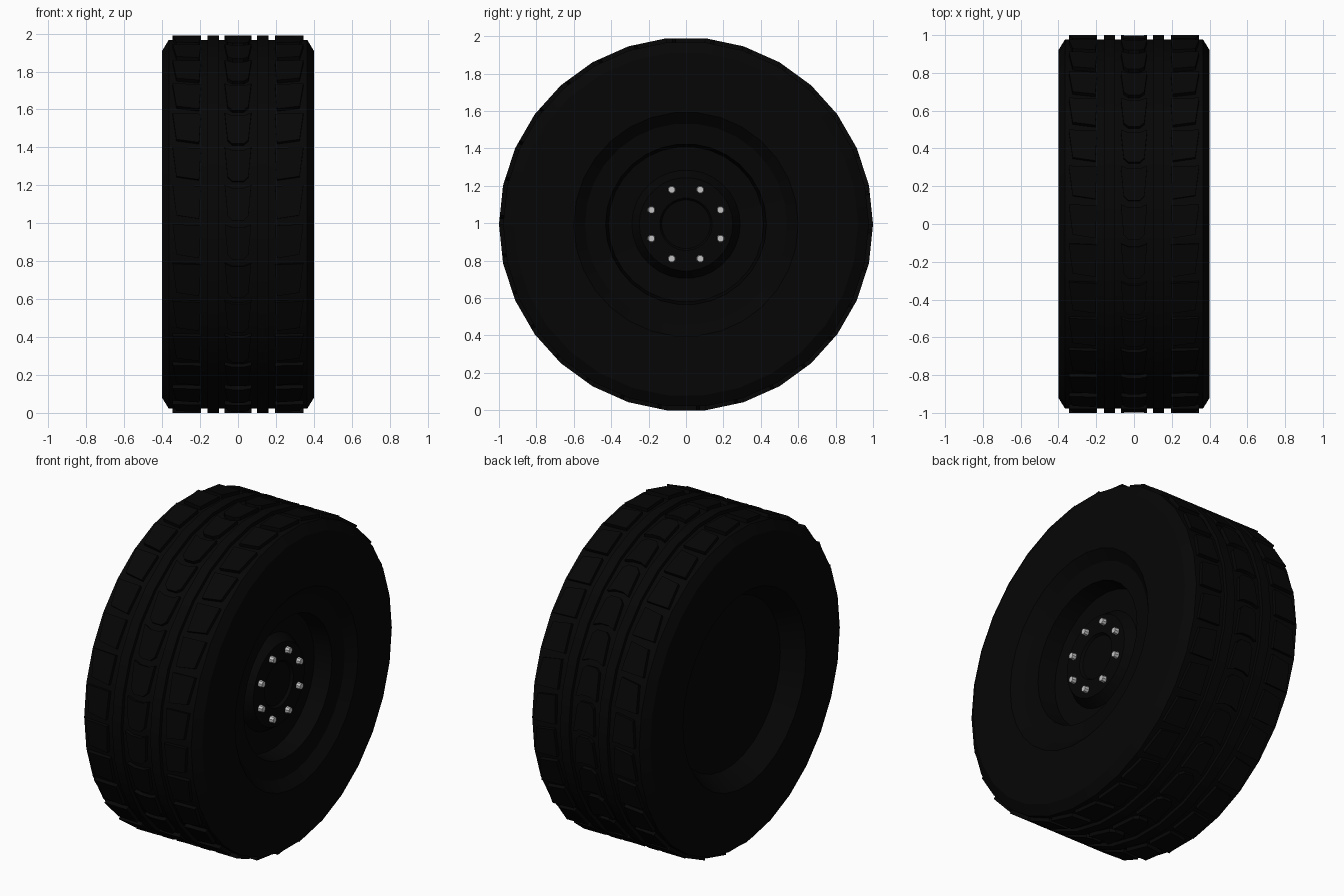
import bpy, bmesh, math
from mathutils import Matrix, Vector

SIDES = 30
STEP = 2 * math.pi / SIDES
CENTRE = Vector((0, 0, math.cos(STEP / 2)))   # axle height so the flat rests on z = 0

if "Cube" in bpy.data.objects:
    bpy.data.objects.remove(bpy.data.objects["Cube"])


def material(name, value, rough):
    m = bpy.data.materials.new(name)
    m.use_nodes = True
    colour = (value, value, value, 1)
    m.diffuse_color = colour
    bsdf = m.node_tree.nodes["Principled BSDF"]
    bsdf.inputs["Base Color"].default_value = colour
    bsdf.inputs["Roughness"].default_value = rough
    return m


rubber = material("black rubber", 0.0018, 0.9)
rim_paint = material("black rim paint", 0.0016, 0.8)
steel = material("light steel", 0.55, 0.6)


def finish(bm, name, mat):
    bmesh.ops.remove_doubles(bm, verts=bm.verts, dist=0.0001)
    bmesh.ops.recalc_face_normals(bm, faces=bm.faces)
    mesh = bpy.data.meshes.new(name)
    bm.to_mesh(mesh)
    bm.free()
    mesh.materials.append(mat)
    ob = bpy.data.objects.new(name, mesh)
    ob.location = CENTRE
    bpy.context.collection.objects.link(ob)
    bpy.ops.object.select_all(action='DESELECT')
    ob.select_set(True)
    bpy.context.view_layer.objects.active = ob
    bpy.ops.object.shade_smooth_by_angle(angle=math.radians(25))


def lathe(name, profile, mat):
    """Turn (x, radius) points around the axle."""
    bm = bmesh.new()
    vs = [bm.verts.new((x, -r, 0)) for x, r in profile]
    edges = [bm.edges.new(p) for p in zip(vs, vs[1:])]
    bmesh.ops.spin(bm, geom=vs + edges, cent=(0, 0, 0), axis=(1, 0, 0),
                   angle=2 * math.pi, steps=SIDES, use_merge=False)
    finish(bm, name, mat)


def tread_row(name, outline):
    """Raise one block on each flat of the tyre; outline is (x, share along the flat)."""
    bm = bmesh.new()
    for k in range(SIDES):
        a, b = (Vector((0, -math.cos(n * STEP), math.sin(n * STEP))) for n in (k, k + 1))

        def ring(radius):
            return [bm.verts.new(a.lerp(b, t) * radius + Vector((x, 0, 0))) for x, t in outline]

        top, base = ring(1.0), ring(0.97)
        bm.faces.new(top)
        for i in range(len(top)):
            j = (i + 1) % len(top)
            bm.faces.new((top[i], base[i], base[j], top[j]))
    finish(bm, name, rubber)


# Tyre body with two continuous ribs
half = [(0.4, 0.6), (0.4, 0.92), (0.365, 0.978), (0.16, 0.978),
        (0.16, 1.0), (0.1, 1.0), (0.1, 0.978)]
lathe("tyre", half + [(-x, r) for x, r in reversed(half)], rubber)

# Tread blocks: two shoulders and a chevron centre
shoulder = [(0.345, 1.0), (0.195, 0.97), (0.205, 0.14), (0.325, 0.23)]
tread_row("left_shoulder_blocks", shoulder)
tread_row("right_shoulder_blocks", [(-x, t) for x, t in shoulder])
chevron = [(0.03, 0.92), (0.07, 1.0), (0.055, 0.22), (0.03, 0.1)]
tread_row("centre_blocks", chevron + [(-x, t) for x, t in reversed(chevron)])

# Dished outer wheel with a deep well and a raised hub, and the inner wheel plate
lathe("wheel", [(0.4, 0.6), (0.35, 0.54), (0.34, 0.43), (0.23, 0.415), (0.22, 0.29),
                (0.28, 0.25), (0.28, 0.14), (0.265, 0.13), (0.265, 0)], rim_paint)
lathe("inner_plate", [(-0.4, 0.6), (-0.28, 0.52), (-0.28, 0)], rim_paint)

# Ring of wheel bolts
bm = bmesh.new()
for k in range(8):
    turn = Matrix.Rotation((k + 0.5) * math.pi / 4, 4, 'X')
    place = turn @ Matrix.Translation((0.291, 0, 0.2)) @ Matrix.Rotation(math.pi / 2, 4, 'Y')
    bmesh.ops.create_cone(bm, cap_ends=True, segments=8, radius1=0.022, radius2=0.018,
                          depth=0.03, matrix=place)
finish(bm, "wheel_bolts", steel)
